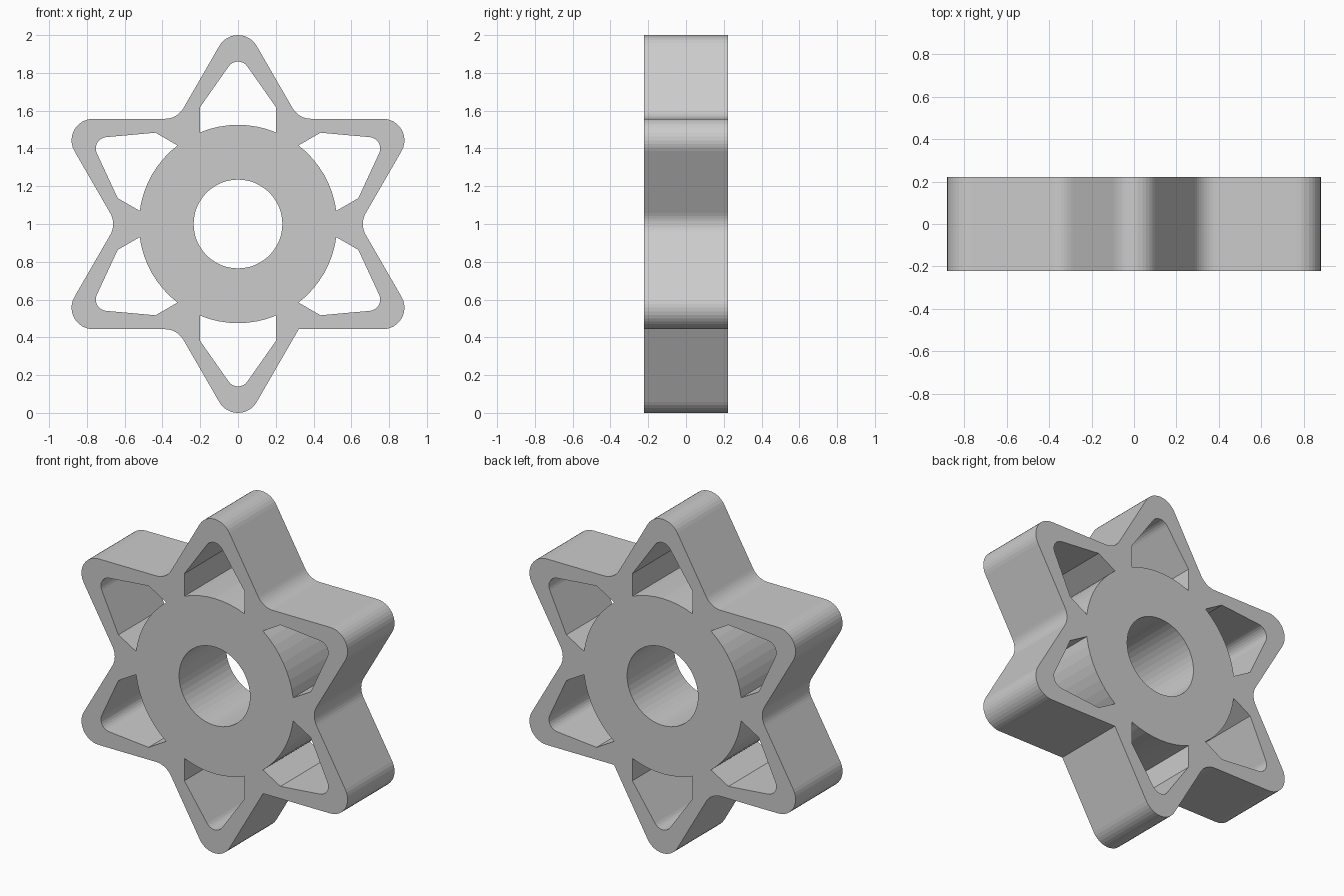
import bpy, bmesh
from math import radians, cos, sin, asin, degrees

if "Cube" in bpy.data.objects:
    bpy.data.objects.remove(bpy.data.objects["Cube"])

HALF_DEPTH = 0.222
EDGE = 0.557             # distance of star edges from centre
TIP_R = 0.114            # rounding of tips and inner corners
DISC_R, BORE_R = 0.525, 0.235


def polar(r, a, c=(0, 0)):
    return (c[0] + r * cos(radians(a)), c[1] + r * sin(radians(a)))


def arc(c, r, a0, a1, n):
    return [polar(r, a0 + (a1 - a0) * i / n, c) for i in range(n + 1)]


def rotate(pts, a):
    ca, sa = cos(radians(a)), sin(radians(a))
    return [(x * ca - y * sa, x * sa + y * ca) for x, y in pts]


# Star outline: rounded tips, filleted inner corners (one left sharp)
outline = []
inner = EDGE / cos(radians(30))
for k in range(6):
    t = 30 + 60 * k
    outline += arc(polar(2 * EDGE - 2 * TIP_R, t), TIP_R, t - 60, t + 60, 12)
    p = t + 30
    if p == 300:
        outline.append(polar(inner, p))
    else:
        c = polar(inner + TIP_R / cos(radians(30)), p)
        outline += arc(c, TIP_R, p + 210, p + 150, 8)

# One pocket pointing up: disc arc, straight cheeks, rounded tip
half = 0.2
lean = degrees(asin(half / DISC_R))
pocket = arc((0, 0), DISC_R, 90 + lean, 90 - lean, 8)
pocket += [(half, 0.62)] + arc((0, 0.80), 0.06, 36, 144, 8) + [(-half, 0.62)]

# Centre bore
bore = arc((0, 0), BORE_R, 0, 360, 48)[:-1]

# Filled profile extruded to both sides
curve = bpy.data.curves.new("star_wheel", 'CURVE')
curve.dimensions = '2D'
curve.fill_mode = 'BOTH'
curve.extrude = HALF_DEPTH
for pts in [outline, bore] + [rotate(pocket, 60 * k) for k in range(6)]:
    s = curve.splines.new('POLY')
    s.points.add(len(pts) - 1)
    for sp, (x, y) in zip(s.points, pts):
        sp.co = (x, y, 0, 1)
    s.use_cyclic_u = True
    s.use_smooth = False

star = bpy.data.objects.new("star_wheel", curve)
bpy.context.collection.objects.link(star)
star.rotation_euler = (radians(90), 0, 0)
star.location = (0, 0, 1)
bpy.context.view_layer.objects.active = star
star.select_set(True)
bpy.ops.object.convert(target='MESH')

# Weld caps to walls
star = bpy.context.object
bm = bmesh.new()
bm.from_mesh(star.data)
bmesh.ops.remove_doubles(bm, verts=bm.verts, dist=0.0001)
bmesh.ops.recalc_face_normals(bm, faces=bm.faces)
bm.to_mesh(star.data)
bm.free()
